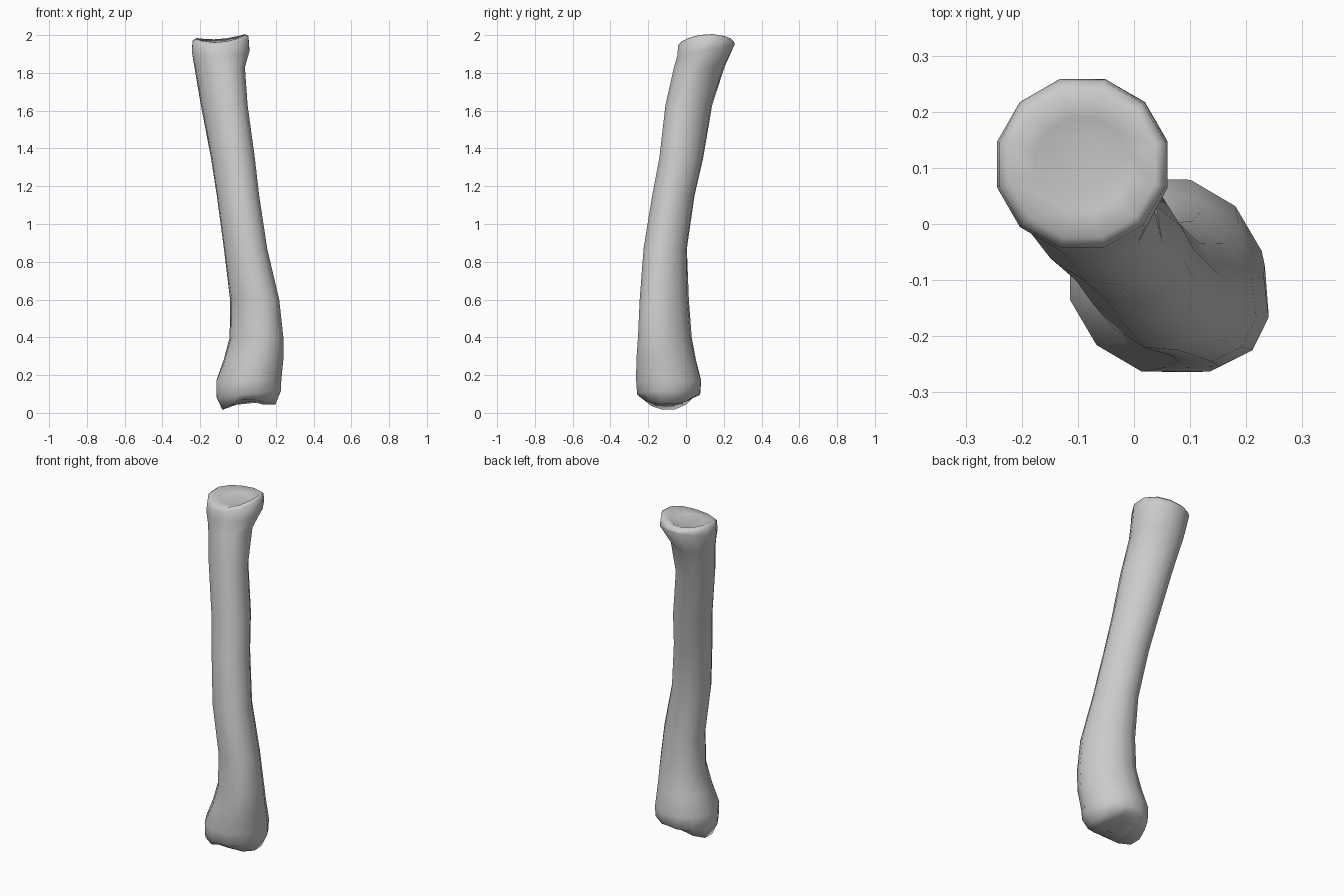
import bpy, bmesh, math

cube = bpy.data.objects.get("Cube")
if cube:
    bpy.data.objects.remove(cube)

SIDES = 12
DIAG = math.sqrt(0.5)


def material(name, rgb):
    mat = bpy.data.materials.new(name)
    mat.use_nodes = True
    mat.diffuse_color = (*rgb, 1)
    mat.node_tree.nodes["Principled BSDF"].inputs["Base Color"].default_value = (*rgb, 1)
    return mat


def ring(bm, cx, cy, u, v, height, sx=1, sy=1):
    """Ellipse with its axes on the diagonals; height is a function of x and y."""
    verts = []
    for i in range(SIDES):
        a = math.tau * i / SIDES
        pu, pv = u / 2 * math.cos(a), v / 2 * math.sin(a)
        x = cx + sx * DIAG * (pu - pv)
        y = cy + sy * DIAG * (pu + pv)
        verts.append(bm.verts.new((x, y, height(x, y))))
    return verts


def knuckle_height(x, y):
    """Two rounded knuckles with a groove between them."""
    d = x - 0.05
    lobe = 0.055 * min(1, -d / 0.15) if d < 0 else 0.02 * min(1, d / 0.08)
    return 0.065 - lobe + 1.2 * (y + 0.11) ** 2


def rim_height(x, y):
    return 1.995 + 0.08 * (x + 0.09) - 1.3 * (y - 0.13) ** 2


# Shaft sections: z, centre x, centre y, width across and along the lean
SHAFT = [
    (0.17, 0.057, -0.092, 0.35, 0.36),
    (0.28, 0.082, -0.105, 0.295, 0.345),
    (0.40, 0.098, -0.112, 0.25, 0.32),
    (0.60, 0.088, -0.115, 0.225, 0.295),
    (0.87, 0.04, -0.11, 0.215, 0.25),
    (1.15, 0.0, -0.067, 0.21, 0.245),
    (1.35, -0.027, -0.025, 0.215, 0.255),
    (1.63, -0.073, 0.015, 0.215, 0.28),
    (1.83, -0.097, 0.07, 0.245, 0.295),
]
LOW = (0.057, -0.092, 0.35, 0.36)
HIGH = (-0.092, 0.106, 0.315, 0.315)

bm = bmesh.new()
# Lower knuckle end
rings = [
    ring(bm, *LOW, knuckle_height, 0.42, 0.36),
    ring(bm, *LOW, knuckle_height, 0.82, 0.74),
    ring(bm, *LOW, lambda x, y: 0.1 + 0.1 * (x - 0.06), 0.99, 0.97),
]
# Shaft
for z, *section in SHAFT:
    rings.append(ring(bm, *section, lambda x, y, z=z: z))
# Flared upper end with a shallow dished face
rings += [
    ring(bm, *HIGH, lambda x, y: 1.92 + 0.2 * (y - 0.1)),
    ring(bm, *HIGH, lambda x, y: rim_height(x, y) - 0.012, 0.97, 0.97),
    ring(bm, *HIGH, rim_height, 0.85, 0.85),
    ring(bm, *HIGH, lambda x, y: 1.962, 0.55, 0.55),
]
for low, high in zip(rings, rings[1:]):
    for i in range(SIDES):
        j = (i + 1) % SIDES
        bm.faces.new((low[i], low[j], high[j], high[i]))
bm.faces.new(rings[0][::-1])
bm.faces.new(rings[-1])
bmesh.ops.recalc_face_normals(bm, faces=bm.faces)

mesh = bpy.data.meshes.new("long_bone")
bm.to_mesh(mesh)
bm.free()
mesh.materials.append(material("bone_grey", (0.6, 0.6, 0.6)))
bone = bpy.data.objects.new("long_bone", mesh)
bpy.context.collection.objects.link(bone)
for poly in mesh.polygons:
    poly.use_smooth = True
